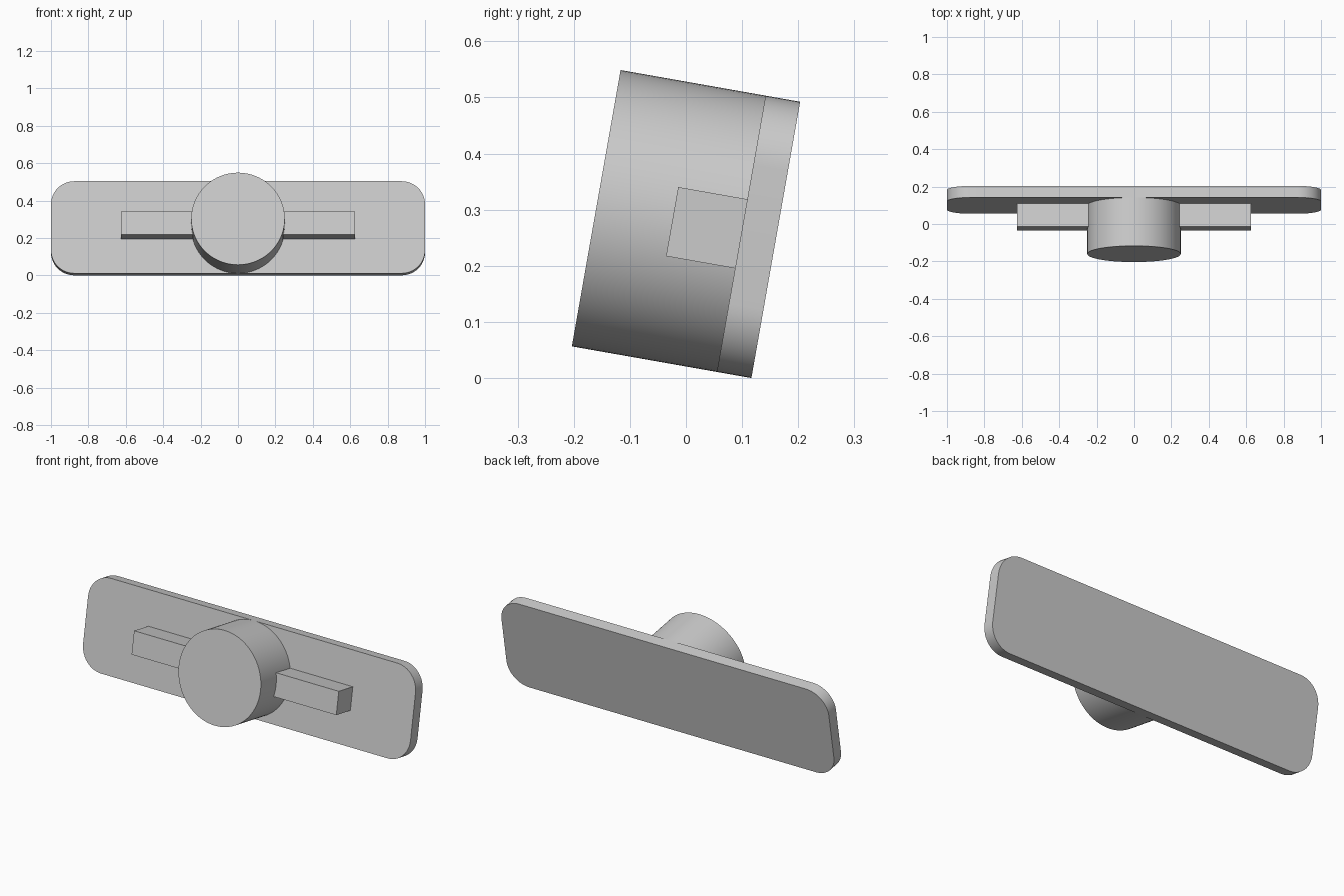
import bpy, bmesh, math
from mathutils import Matrix

cube = bpy.data.objects.get("Cube")
if cube:
    bpy.data.objects.remove(cube, do_unlink=True)

TILT = math.radians(10)
HALF_H = 0.25       # plate half height, also the boss radius
PLATE_T = 0.0625
BOSS_D = 0.2625
BAR = 0.125

# Whole part leans back; origin is the centre of the plate's rear face
FRAME = (Matrix.Translation((0, 0.16, HALF_H * math.cos(TILT)))
         @ Matrix.Rotation(-TILT, 4, 'X'))

grey = bpy.data.materials.new("plain grey")
grey.use_nodes = True
colour = (0.6, 0.6, 0.6, 1)
grey.diffuse_color = colour
grey.node_tree.nodes["Principled BSDF"].inputs["Base Color"].default_value = colour


def rounded_rect(half_w, half_h, r, steps=12):
    """Outline in x, z with quarter-circle corners."""
    pts = []
    for i, (sx, sz) in enumerate([(1, 1), (-1, 1), (-1, -1), (1, -1)]):
        for k in range(steps + 1):
            a = (i + k / steps) * math.pi / 2
            pts.append((sx * (half_w - r) + r * math.cos(a),
                        sz * (half_h - r) + r * math.sin(a)))
    return pts


def extruded(name, outline, back, depth):
    """Extrude an x, z outline forward (towards -y) from the plane y = back."""
    bm = bmesh.new()
    face = bm.faces.new([bm.verts.new((x, back, z)) for x, z in outline])
    out = bmesh.ops.extrude_face_region(bm, geom=[face], use_keep_orig=True)
    verts = [v for v in out["geom"] if isinstance(v, bmesh.types.BMVert)]
    bmesh.ops.translate(bm, verts=verts, vec=(0, -depth, 0))
    bmesh.ops.recalc_face_normals(bm, faces=bm.faces)
    mesh = bpy.data.meshes.new(name)
    bm.to_mesh(mesh)
    bm.free()
    mesh.materials.append(grey)
    ob = bpy.data.objects.new(name, mesh)
    bpy.context.collection.objects.link(ob)
    ob.matrix_world = FRAME
    bpy.ops.object.select_all(action='DESELECT')
    ob.select_set(True)
    bpy.context.view_layer.objects.active = ob
    bpy.ops.object.shade_smooth_by_angle(angle=math.radians(30))
    return ob


# Back plate with rounded corners
extruded("back_plate", rounded_rect(1.0, HALF_H, 0.125), 0, PLATE_T)

# Round boss
circle = [(HALF_H * math.cos(i * math.tau / 96), HALF_H * math.sin(i * math.tau / 96))
          for i in range(96)]
extruded("round_boss", circle, -PLATE_T, BOSS_D)

# Square side bars, running into the boss
for side, name in ((1, "left_bar"), (-1, "right_bar")):
    inner, outer, h = side * 0.2, side * 0.625, BAR / 2
    extruded(name, [(inner, -h), (outer, -h), (outer, h), (inner, h)], -PLATE_T, BAR)
